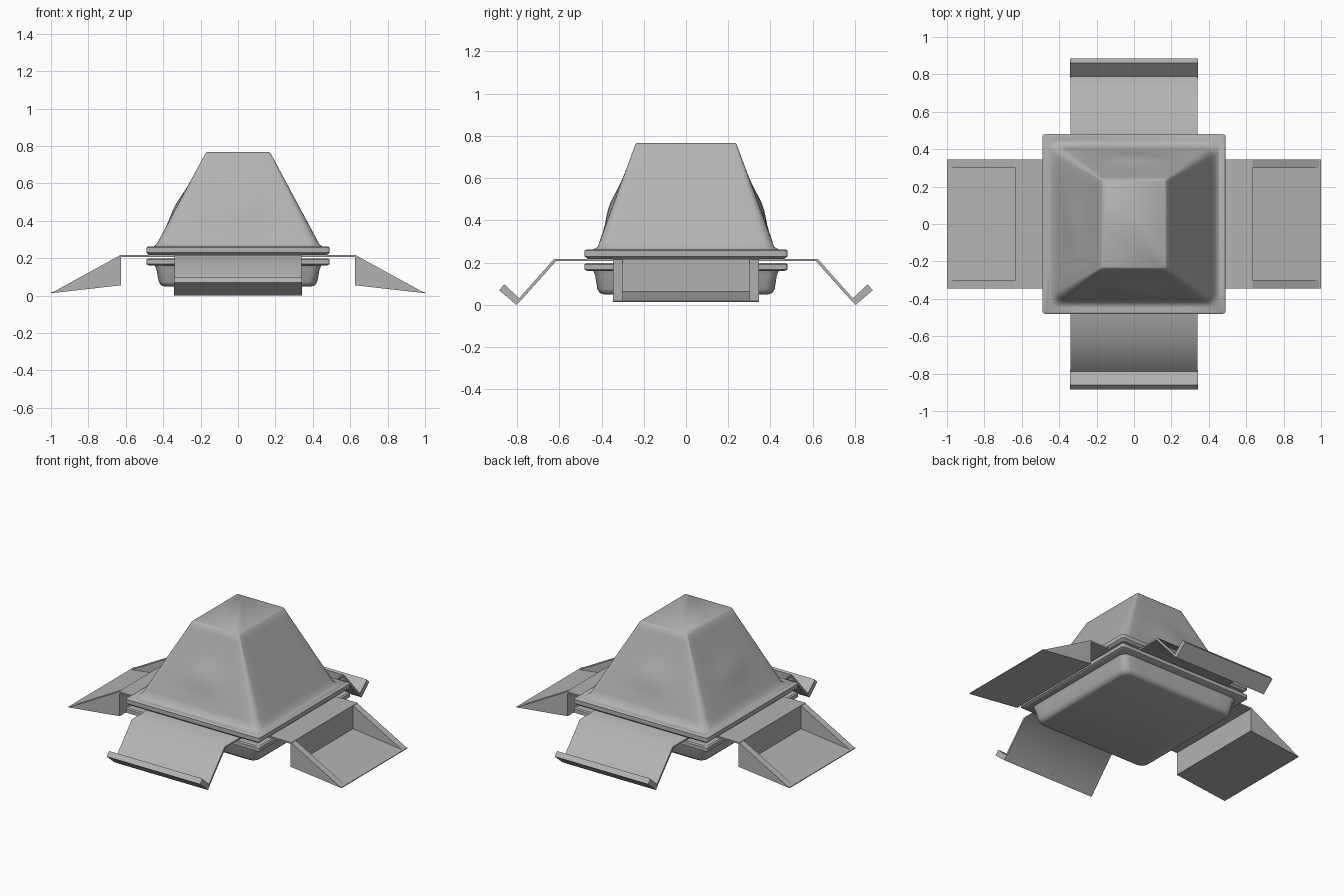
import bpy, bmesh, math
from mathutils import Vector

if "Cube" in bpy.data.objects:
    bpy.data.objects.remove(bpy.data.objects["Cube"])

# Mid-dark grey for the whole model
grey = bpy.data.materials.new("dark_grey")
grey.diffuse_color = (0.45, 0.45, 0.45, 1)
grey.use_nodes = True
grey.node_tree.nodes["Principled BSDF"].inputs["Base Color"].default_value = grey.diffuse_color


def finish(bm, name, smooth=None):
    bmesh.ops.recalc_face_normals(bm, faces=bm.faces)
    me = bpy.data.meshes.new(name)
    bm.to_mesh(me)
    bm.free()
    me.materials.append(grey)
    ob = bpy.data.objects.new(name, me)
    bpy.context.collection.objects.link(ob)
    if smooth:
        bpy.ops.object.select_all(action='DESELECT')
        ob.select_set(True)
        bpy.context.view_layer.objects.active = ob
        bpy.ops.object.shade_smooth_by_angle(angle=math.radians(smooth))
    return ob


def rounded_ring(hx, hy, r, z, side=10, arc=4):
    """Rounded rectangle with subdivided sides, always the same point count."""
    corners = []
    for i, (sx, sy) in enumerate([(1, 1), (-1, 1), (-1, -1), (1, -1)]):
        c = Vector((sx * (hx - r), sy * (hy - r), z))
        corners.append([c + Vector((math.cos(a), math.sin(a), 0)) * r
                        for a in [math.pi / 2 * (i + k / arc) for k in range(arc + 1)]])
    pts = []
    for i in range(4):
        pts += corners[i]
        a, b = corners[i][-1], corners[(i + 1) % 4][0]
        pts += [a.lerp(b, k / side) for k in range(1, side)]
    return pts


def loft(name, rings, smooth, shape=None):
    bm = bmesh.new()
    loops = [[bm.verts.new(shape(p) if shape else p) for p in rounded_ring(*r)] for r in rings]
    for a, b in zip(loops, loops[1:]):
        n = len(a)
        for i in range(n):
            bm.faces.new((a[i], a[(i + 1) % n], b[(i + 1) % n], b[i]))
    bm.faces.new(loops[0])
    bm.faces.new(loops[-1])
    return finish(bm, name, smooth)


def extrude(name, profile, axis, sign, w0, w1, smooth=None):
    """Extrude an (outward, height) profile across a flap, from w0 to w1."""
    bm = bmesh.new()

    def place(u, z, w):
        return (sign * u, w, z) if axis == 'x' else (w, sign * u, z)
    a = [bm.verts.new(place(u, z, w0)) for u, z in profile]
    b = [bm.verts.new(place(u, z, w1)) for u, z in profile]
    n = len(a)
    for i in range(n):
        bm.faces.new((a[i], a[(i + 1) % n], b[(i + 1) % n], b[i]))
    bm.faces.new(a)
    bm.faces.new(b)
    return finish(bm, name, smooth)


# Tapered canopy, with slight bulges in its sides
def bulge(p):
    p = p.copy()
    if abs(p.y) > abs(p.x) * 0.8:
        g = math.exp(-(p.x / 0.13) ** 2 - ((p.z - 0.47) / 0.08) ** 2)
        p.y += math.copysign(0.017 * g, p.y)
    elif p.x < 0:
        p.x -= 0.012 * math.exp(-(p.y / 0.13) ** 2 - ((p.z - 0.48) / 0.07) ** 2)
    return p


steps = 14
canopy = [(0.465, 0.455, 0.04, 0.258), (0.45, 0.435, 0.045, 0.264)]
for i in range(steps + 1):
    t = i / steps
    canopy.append((0.435 - 0.26 * t, 0.418 - 0.178 * t, 0.05 - 0.04 * t, 0.275 + 0.485 * t))
canopy.append((0.166, 0.232, 0.006, 0.767))
loft("canopy", canopy, 60, bulge)

# Rims of the upper and lower shells, with bevelled edges
loft("upper_rim", [(0.475, 0.465, 0.012, 0.217), (0.49, 0.48, 0.015, 0.23),
                   (0.49, 0.48, 0.015, 0.257), (0.482, 0.472, 0.012, 0.262)], 30)
loft("lower_rim", [(0.475, 0.465, 0.012, 0.16), (0.49, 0.48, 0.015, 0.168),
                   (0.49, 0.48, 0.015, 0.192), (0.482, 0.472, 0.012, 0.198)], 30)

# Rounded pan under the lower rim
loft("bottom_pan", [(0.395, 0.39, 0.04, 0.05), (0.412, 0.408, 0.045, 0.056),
                    (0.424, 0.42, 0.05, 0.075), (0.436, 0.43, 0.045, 0.14),
                    (0.447, 0.44, 0.045, 0.165)], 40)

W, T = 0.345, 0.045
for s, side in ((1, "right"), (-1, "left")):
    # Side ramps: thin deck ending in an open wedge-shaped tray
    extrude(side + "_deck", [(0.34, 0.207), (0.63, 0.207), (0.63, 0.217), (0.34, 0.217)], 'x', s, -W, W)
    extrude(side + "_tray_back", [(0.625, 0.055), (0.633, 0.055), (0.633, 0.217), (0.625, 0.217)], 'x', s, -W, W)
    extrude(side + "_tray_floor", [(0.628, 0.055), (1.0, 0.013), (1.0, 0.018), (0.628, 0.063)], 'x', s, -W, W)
    for k in (1, -1):
        extrude(side + "_tray_cheek", [(0.628, 0.055), (1.0, 0.013), (0.628, 0.217)],
                'x', s, k * (W - T), k * W)

for s, end in ((1, "back"), (-1, "front")):
    # End flaps: bent sheet sloping down to an upturned lip
    extrude(end + "_flap", [(0.34, 0.207), (0.615, 0.207), (0.79, 0.012), (0.80, 0.02),
                            (0.625, 0.217), (0.34, 0.217)], 'y', s, -W + 0.005, W - 0.005, 60)
    extrude(end + "_lip", [(0.803, 0.0), (0.885, 0.07), (0.86, 0.097), (0.78, 0.023)],
            'y', s, -W + 0.003, W - 0.003)
